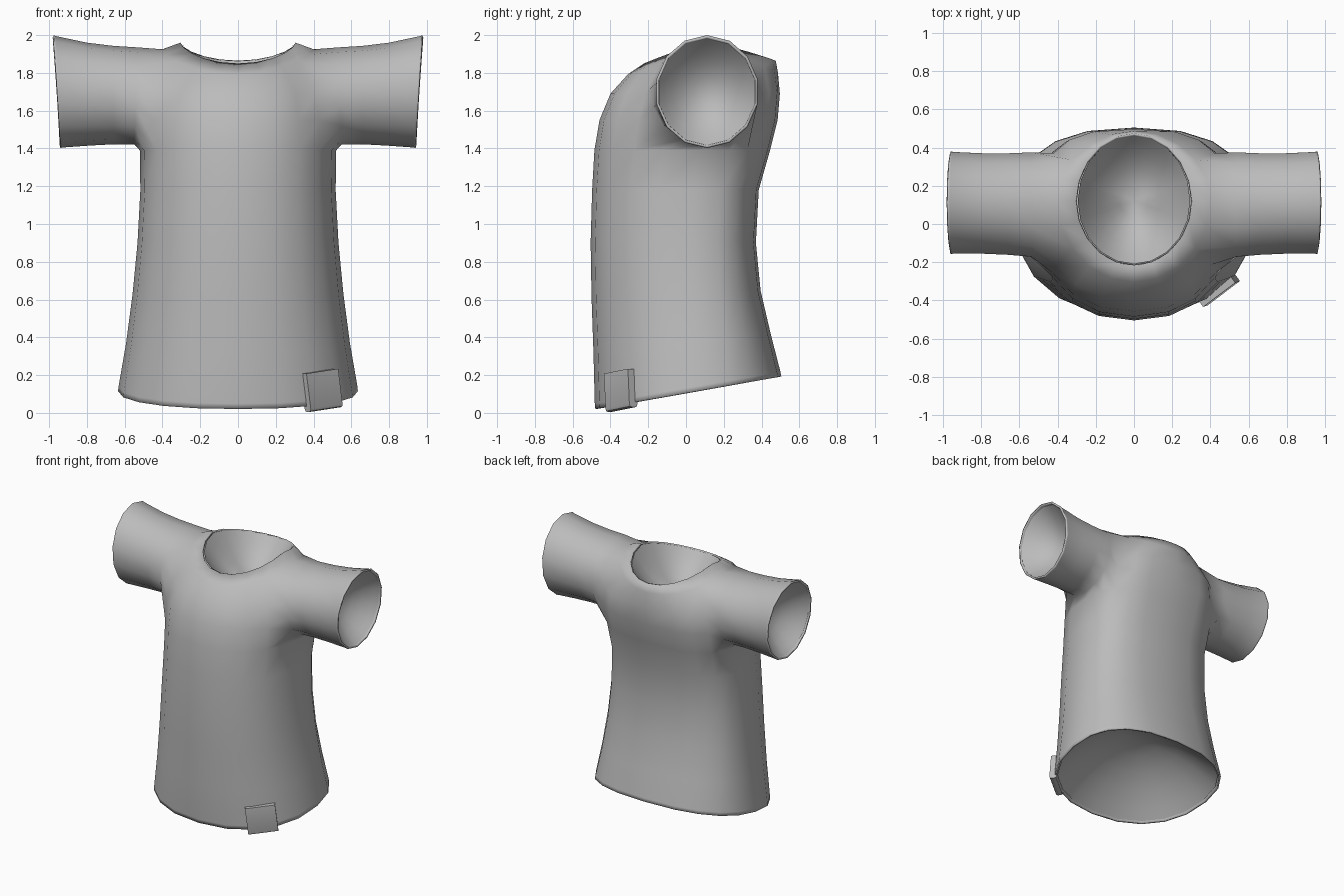
import bpy, bmesh, math
from mathutils import Matrix, Vector

if "Cube" in bpy.data.objects:
    bpy.data.objects.remove(bpy.data.objects["Cube"])

N = 20  # columns around the torso


def flat_material(name, rgb):
    m = bpy.data.materials.new(name)
    m.diffuse_color = (*rgb, 1)
    m.use_nodes = True
    m.node_tree.nodes["Principled BSDF"].inputs["Base Color"].default_value = m.diffuse_color
    return m


def spow(v, p):
    return math.copysign(abs(v) ** p, v)


cloth = flat_material("grey cloth", (0.5, 0.5, 0.5))

# Torso rows: z, half width, front y, back y, side y, hem tilt, back roundness
rows = [
    (0.108, 0.635, -0.48, 0.505, 0.06, 1.0, 0.82),
    (0.135, 0.632, -0.483, 0.50, 0.06, 0.98, 0.82),
    (0.37, 0.592, -0.49, 0.45, 0.05, 0.55, 0.8),
    (0.63, 0.558, -0.50, 0.395, 0.04, 0.25, 0.78),
    (0.90, 0.532, -0.505, 0.37, 0.03, 0.0, 0.75),
    (1.18, 0.517, -0.497, 0.385, 0.04, 0.0, 0.75),
    (1.39, 0.52, -0.485, 0.445, 0.07, 0.0, 0.72),
    (1.55, 0.52, -0.458, 0.485, 0.08, 0.0, 0.7),
    (1.69, 0.49, -0.40, 0.497, 0.09, 0.0, 0.7),
]
# Shoulder and neckline rows: half width, front y, back y, side y, z side, z front, z back
collar = [
    (0.40, -0.305, 0.487, 0.12, 1.925, 1.795, 1.80),
    (0.305, -0.222, 0.475, 0.12, 1.96, 1.85, 1.865),
]
# Sleeve loops: x top, x bottom, z top, z bottom, y front, y back
sleeve = [
    (0.53, 0.55, 1.935, 1.422, -0.178, 0.382),
    (0.66, 0.66, 1.943, 1.422, -0.168, 0.377),
    (0.80, 0.79, 1.96, 1.415, -0.162, 0.377),
    (0.965, 0.93, 1.995, 1.405, -0.162, 0.384),
    (0.975, 0.94, 2.0, 1.402, -0.163, 0.386),
]

bm = bmesh.new()
grid = []
for z, w, yf, yb, yc, tilt, rnd in rows:
    ring = []
    for j in range(N):
        c, s = math.cos(math.tau * j / N), math.sin(math.tau * j / N)
        p = rnd if s > 0 else 0.9
        y = yc + (yb - yc if s > 0 else yc - yf) * spow(s, p)
        ring.append(bm.verts.new((w * spow(c, p), y, z + tilt * 0.175 * (y - 0.02))))
    grid.append(ring)
for w, yf, yb, yc, zs, zf, zb in collar:
    ring = []
    for j in range(N):
        c, s = math.cos(math.tau * j / N), math.sin(math.tau * j / N)
        y = yc + (yb - yc if s > 0 else yc - yf) * s
        z = zs + ((zb if s > 0 else zf) - zs) * abs(s) ** 1.3
        ring.append(bm.verts.new((w * c, y, z)))
    grid.append(ring)

# Torso faces, leaving an armhole on each side
A, D = 6, 9
for i in range(len(grid) - 1):
    for j in range(N):
        armhole = A <= i < D and j in (18, 19, 0, 1, 8, 9, 10, 11)
        if not armhole:
            k = (j + 1) % N
            bm.faces.new((grid[i][j], grid[i][k], grid[i + 1][k], grid[i + 1][j]))

# Openings to be lined: rim points, inward direction, depth
openings = [
    ([v.co.copy() for v in grid[-1]], Vector((0, 0, -1)), 0.25),
    ([v.co.copy() for v in grid[0]], Vector((0, 0, 1)), 0.3),
]

# Sleeves grown from the armholes
edge = [(A, j) for j in range(-2, 3)] + [(A + 1, 2), (A + 2, 2)]
edge += [(D, j) for j in range(2, -3, -1)] + [(A + 2, -2), (A + 1, -2)]
M = len(edge)
for side in (1, -1):
    loop = [grid[i][(j if side > 0 else 10 - j) % N] for i, j in edge]
    for xt, xb, zt, zb, yf, yb in sleeve:
        new = []
        for k in range(M):
            a = -math.pi / 2 + (k - 2) * math.tau / M
            t = (math.sin(a) + 1) / 2
            y = (yf + yb) / 2 + (yb - yf) / 2 * math.cos(a)
            new.append(bm.verts.new((side * (xb + (xt - xb) * t), y, zb + (zt - zb) * t)))
        for k in range(M):
            n = (k + 1) % M
            q = (loop[k], loop[n], new[n], new[k])
            bm.faces.new(q if side > 0 else q[::-1])
        loop = new
    openings.append(([v.co.copy() for v in loop], Vector((-side, 0, 0)), 0.2))

bmesh.ops.recalc_face_normals(bm, faces=bm.faces)
# Make sure the cloth faces outward before thickening
bm.normal_update()
if sum(f.normal.dot(f.calc_center_median() - Vector((0, 0, 1))) for f in bm.faces) < 0:
    bmesh.ops.reverse_faces(bm, faces=bm.faces)


def finish(name, bm, angle):
    me = bpy.data.meshes.new(name)
    bm.to_mesh(me)
    bm.free()
    me.materials.append(cloth)
    ob = bpy.data.objects.new(name, me)
    bpy.context.collection.objects.link(ob)
    bpy.ops.object.select_all(action='DESELECT')
    bpy.context.view_layer.objects.active = ob
    ob.select_set(True)
    bpy.ops.object.shade_smooth_by_angle(angle=math.radians(angle))
    return ob


shirt = finish("shirt", bm, 60)
thick = shirt.modifiers.new("cloth thickness", 'SOLIDIFY')
thick.thickness = 0.014
thick.offset = -1

# Hollow linings that close the neck, hem and sleeves
for name, (rim, inward, depth) in zip(
        ("neck_lining", "hem_lining", "sleeve_lining_right", "sleeve_lining_left"), openings):
    bm = bmesh.new()
    mid = sum(rim, Vector()) / len(rim)
    prev = None
    for r in (0.965, 0.85, 0.68, 0.48, 0.25):
        ring = [bm.verts.new(mid + (p - mid) * r + inward * (depth * (1 - r * r) - 0.01))
                for p in rim]
        if prev:
            for k in range(len(rim)):
                n = (k + 1) % len(rim)
                bm.faces.new((prev[k], prev[n], ring[n], ring[k]))
        prev = ring
    tip = bm.verts.new(mid + inward * (depth - 0.01))
    for k in range(len(rim)):
        bm.faces.new((prev[k], prev[(k + 1) % len(rim)], tip))
    bm.normal_update()
    bmesh.ops.reverse_faces(bm, faces=[f for f in bm.faces if f.normal.dot(inward) > 0])
    finish(name, bm, 80)

# Small label folded over the hem, thicker at the fold
bm = bmesh.new()
bmesh.ops.create_cube(bm, size=1)
bmesh.ops.scale(bm, vec=(0.212, 0.055, 0.205), verts=bm.verts)
for v in bm.verts:
    if v.co.z > 0:
        v.co.y *= 0.7
bottom = [e for e in bm.edges if all(v.co.z < 0 for v in e.verts)
          and abs(e.verts[0].co.x - e.verts[1].co.x) > 0.1]
bmesh.ops.bevel(bm, geom=bottom, offset=0.018, segments=2, affect='EDGES', profile=0.5)
bm.transform(Matrix.Translation((0.445, -0.348, 0.119))
             @ Matrix.Rotation(math.radians(37), 4, 'Z')
             @ Matrix.Rotation(math.radians(-7), 4, 'Y'))
finish("hem_label", bm, 35)
